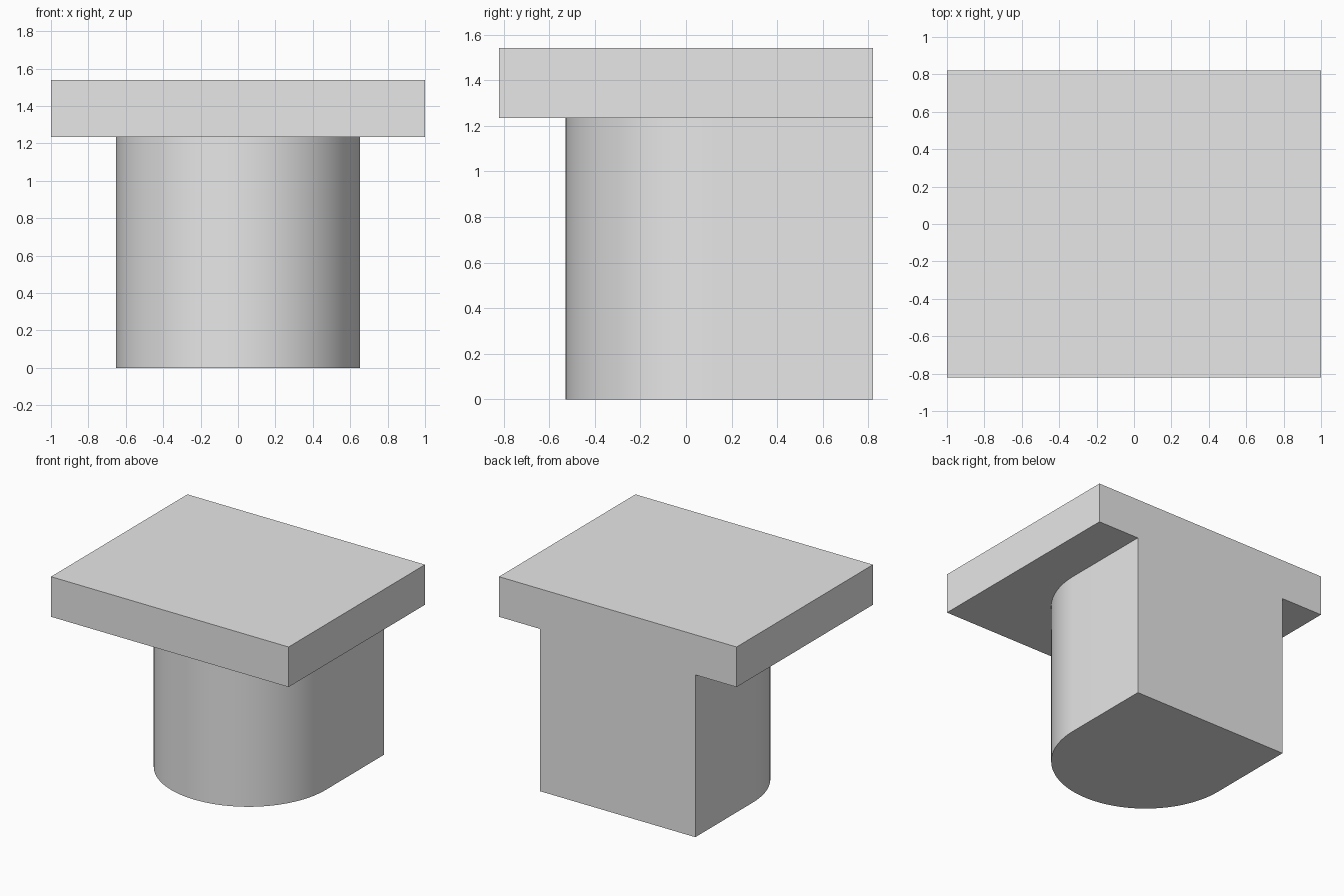
import bpy
import bmesh
from math import cos, sin, pi

cube = bpy.data.objects.get("Cube")
if cube:
    bpy.data.objects.remove(cube, do_unlink=True)

# Overall sizes
HALF_W, HALF_D = 1.0, 0.82
SLAB_Z, TOP_Z = 1.235, 1.54
RADIUS, ARC_Y = 0.653, 0.125
SEGMENTS = 48

grey = bpy.data.materials.new("light grey")
grey.use_nodes = True
colour = (0.8, 0.8, 0.8, 1.0)
grey.diffuse_color = colour
grey.node_tree.nodes["Principled BSDF"].inputs["Base Color"].default_value = colour

# Post outline: straight sides, flat back and a half-round front
arc = [-pi * i / SEGMENTS for i in range(SEGMENTS + 1)]
post_outline = [(RADIUS, HALF_D)]
post_outline += [(RADIUS * cos(a), ARC_Y + RADIUS * sin(a)) for a in arc]
post_outline += [(-RADIUS, HALF_D)]

# Slab outline, from back left round the front to back right
slab_outline = [(HALF_W, HALF_D), (HALF_W, -HALF_D), (-HALF_W, -HALF_D), (-HALF_W, HALF_D)]

bm = bmesh.new()


def ring(outline, z):
    return [bm.verts.new((x, y, z)) for x, y in outline]


def walls(lower, upper):
    for i in range(len(lower) - 1):
        bm.faces.new((lower[i], lower[i + 1], upper[i + 1], upper[i]))


foot, neck = ring(post_outline, 0), ring(post_outline, SLAB_Z)
under, top = ring(slab_outline, SLAB_Z), ring(slab_outline, TOP_Z)

# Sides of the post and the slab
walls(foot, neck)
walls(under, top)

# Foot, slab top, and slab underside around the post
bm.faces.new(foot)
bm.faces.new(top)
bm.faces.new(under + neck[::-1])

# One flush T-shaped back
bm.faces.new((top[0], top[-1], under[-1], neck[-1], foot[-1], foot[0], neck[0], under[0]))

bmesh.ops.recalc_face_normals(bm, faces=bm.faces)
mesh = bpy.data.meshes.new("slab_on_rounded_post")
bm.to_mesh(mesh)
bm.free()
mesh.materials.append(grey)

block = bpy.data.objects.new("slab_on_rounded_post", mesh)
bpy.context.collection.objects.link(block)
bpy.ops.object.select_all(action="DESELECT")
block.select_set(True)
bpy.context.view_layer.objects.active = block
bpy.ops.object.shade_smooth_by_angle(angle=pi / 6)
